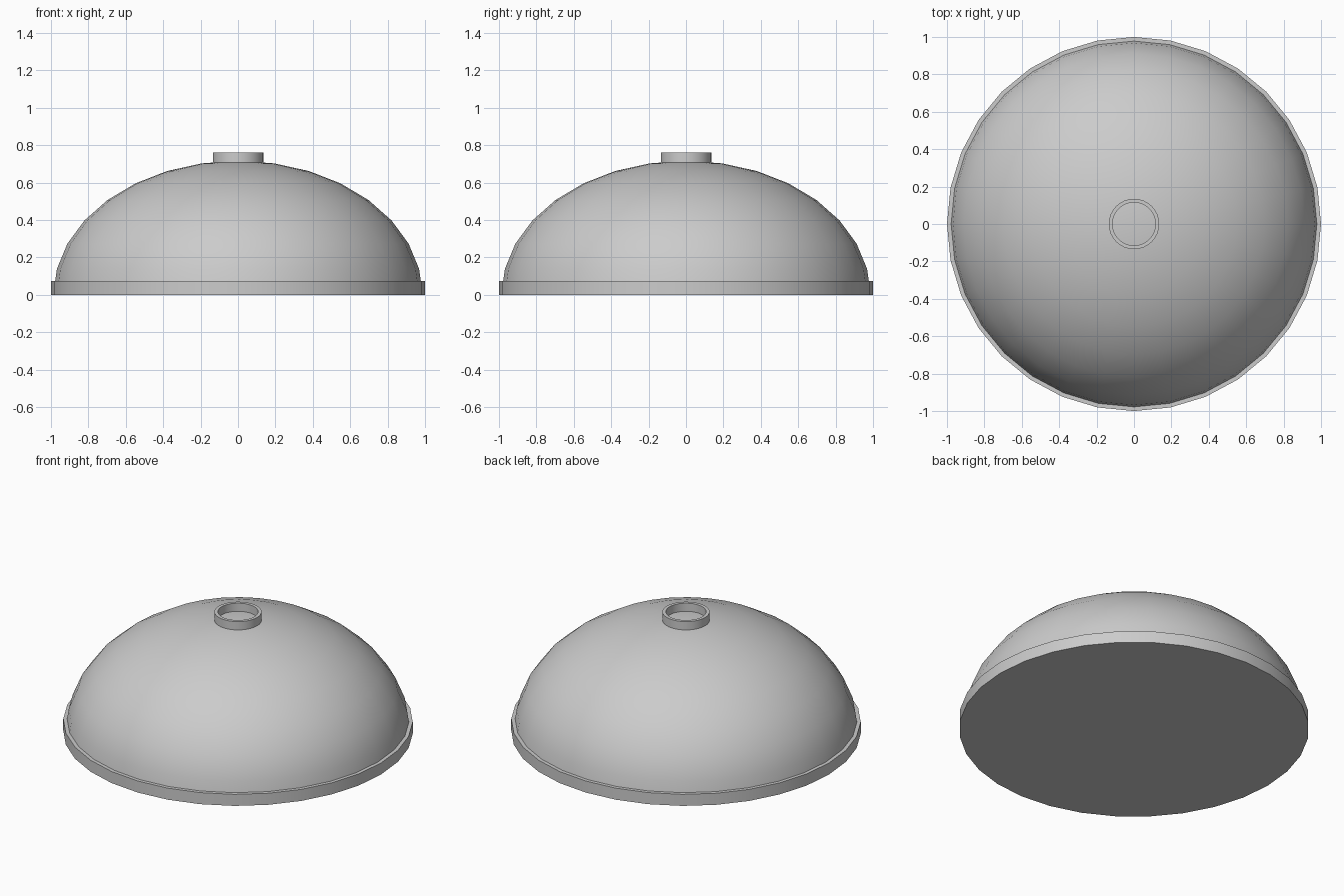
import bpy, bmesh, math

if "Cube" in bpy.data.objects:
    bpy.data.objects.remove(bpy.data.objects["Cube"])

SEGMENTS = 32


def lathe(name, profile, segments=SEGMENTS, closed=False):
    """Revolve an (r, z) profile round the z axis."""
    bm = bmesh.new()
    verts = [bm.verts.new((r, 0, z)) for r, z in profile]
    pairs = list(zip(verts, verts[1:]))
    if closed:
        pairs.append((verts[-1], verts[0]))
    edges = [bm.edges.new(p) for p in pairs]
    bmesh.ops.spin(bm, geom=verts + edges, cent=(0, 0, 0), axis=(0, 0, 1),
                   angle=2 * math.pi, steps=segments, use_merge=False)
    bmesh.ops.remove_doubles(bm, verts=bm.verts, dist=1e-4)
    bmesh.ops.recalc_face_normals(bm, faces=bm.faces)
    mesh = bpy.data.meshes.new(name)
    bm.to_mesh(mesh)
    bm.free()
    obj = bpy.data.objects.new(name, mesh)
    bpy.context.collection.objects.link(obj)
    bpy.ops.object.select_all(action='DESELECT')
    obj.select_set(True)
    bpy.context.view_layer.objects.active = obj
    bpy.ops.object.shade_smooth_by_angle(angle=math.radians(35))
    return obj


# Flattened hemisphere dome, tucked inside the rim and closed underneath
R, H = 0.987, 0.717
dome = [(R * math.cos(math.radians(11.25 * k)), H * math.sin(math.radians(11.25 * k)))
        for k in range(8)] + [(0, H)]
lathe("dome", [(0, 0.01), (R, 0.01)] + dome[1:])

# Base rim with flat bottom and a narrow ledge on top
lathe("base_rim", [(0, 0), (1.0, 0), (1.0, 0.073), (0.975, 0.073)])

# Open collar at the crown
lathe("top_collar", [(0.115, 0.69), (0.135, 0.69), (0.135, 0.76), (0.115, 0.76)], closed=True)
